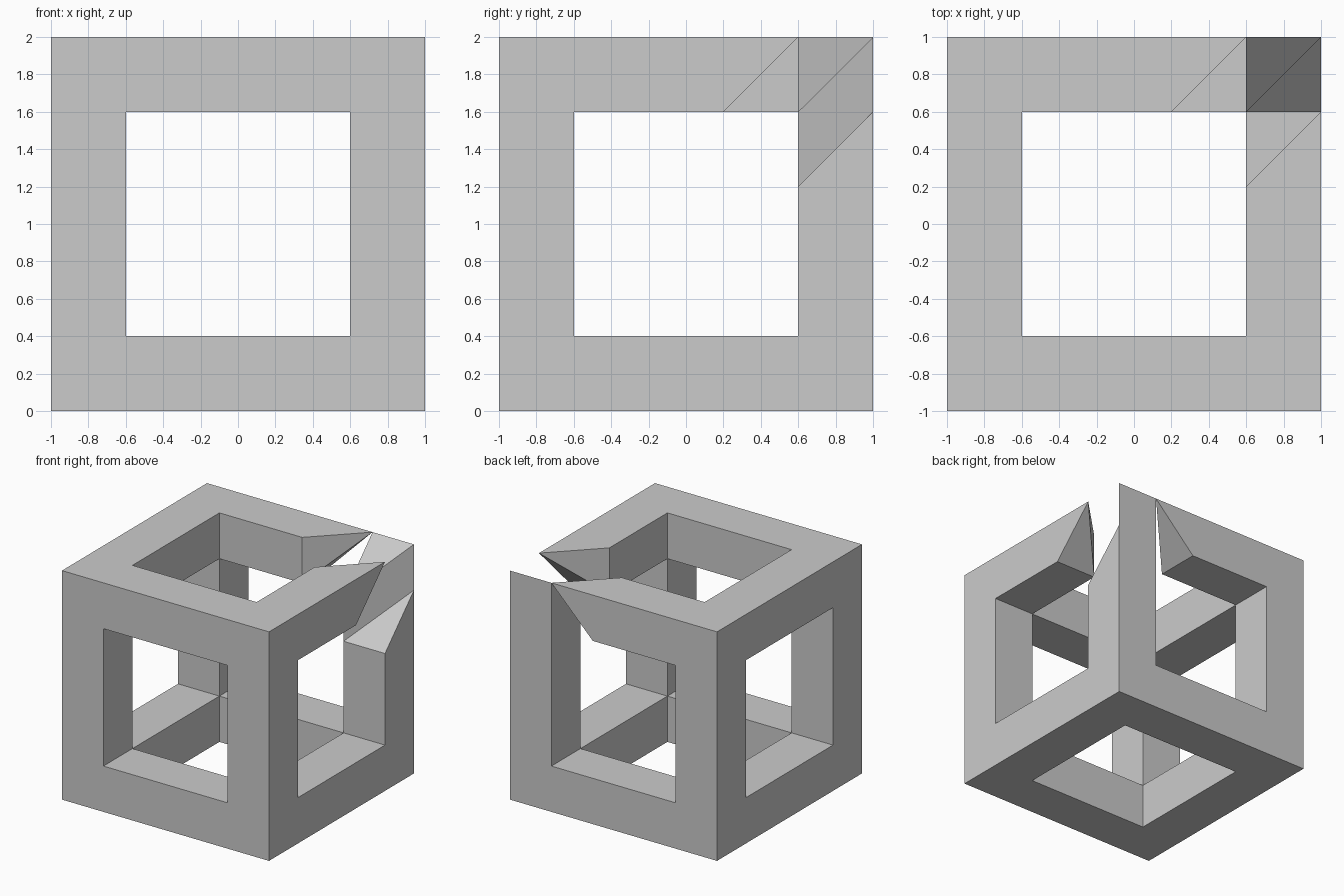
import bpy, bmesh
from itertools import product
from mathutils import Vector

if "Cube" in bpy.data.objects:
    bpy.data.objects.remove(bpy.data.objects["Cube"])

GRID = [-1.0, -0.6, 0.2, 0.6, 1.0]      # same cell lines on all three axes
OPEN = {(2, 3, 3), (3, 2, 3), (3, 3, 2), (3, 3, 3)}   # cells missing at the broken corner

bm = bmesh.new()


def face(points):
    bm.faces.new([bm.verts.new(Vector(p) + Vector((0, 0, 1))) for p in points])


def is_beam(cell):
    return (all(0 <= i <= 3 for i in cell)
            and sum(i in (0, 3) for i in cell) >= 2)


# Square-section cube frame: outer skin of the beam cells
for cell in product(range(4), repeat=3):
    if not is_beam(cell) or cell in OPEN:
        continue
    for axis, side in product(range(3), (0, 1)):
        near = list(cell)
        near[axis] += 2 * side - 1
        if is_beam(near):               # inner wall, or an end closed by a tip below
            continue
        u, v = (axis + 1) % 3, (axis + 2) % 3
        quad = []
        for du, dv in ((0, 0), (1, 0), (1, 1), (0, 1)):
            p = [0, 0, 0]
            p[axis] = GRID[cell[axis] + side]
            p[u] = GRID[cell[u] + du]
            p[v] = GRID[cell[v] + dv]
            quad.append(p)
        face(quad)

# Pyramid tips on the two top beams, leaning to the outer top edge
for axis, apex in ((0, (0.6, 1, 1)), (1, (1, 0.6, 1))):
    ring = []
    for a, b in ((0.6, 0.6), (1, 0.6), (1, 1), (0.6, 1)):
        ring.append((0.2, a, b) if axis == 0 else (a, 0.2, b))
    for i in range(4):
        face((ring[i], ring[(i + 1) % 4], apex))

# Upright beam: sloped end stepped along its diagonal
a, b, c, d = (0.6, 0.6, 0.2), (1, 0.6, 0.2), (1, 1, 0.2), (0.6, 1, 0.2)
low = (1, 1, 0.6)
a2, c2, d2 = (0.6, 0.6, 0.6), (1, 1, 1), (0.6, 1, 1)
for pts in ((a, b, low), (b, c, low), (a, low, c2, a2),
            (a2, c2, d2), (a, a2, d2, d), (d, d2, c2, low, c)):
    face(pts)

bmesh.ops.remove_doubles(bm, verts=bm.verts, dist=1e-4)
bmesh.ops.recalc_face_normals(bm, faces=bm.faces)
mesh = bpy.data.meshes.new("broken_corner_cube_frame")
bm.to_mesh(mesh)
bm.free()
bpy.context.collection.objects.link(bpy.data.objects.new("broken_corner_cube_frame", mesh))
